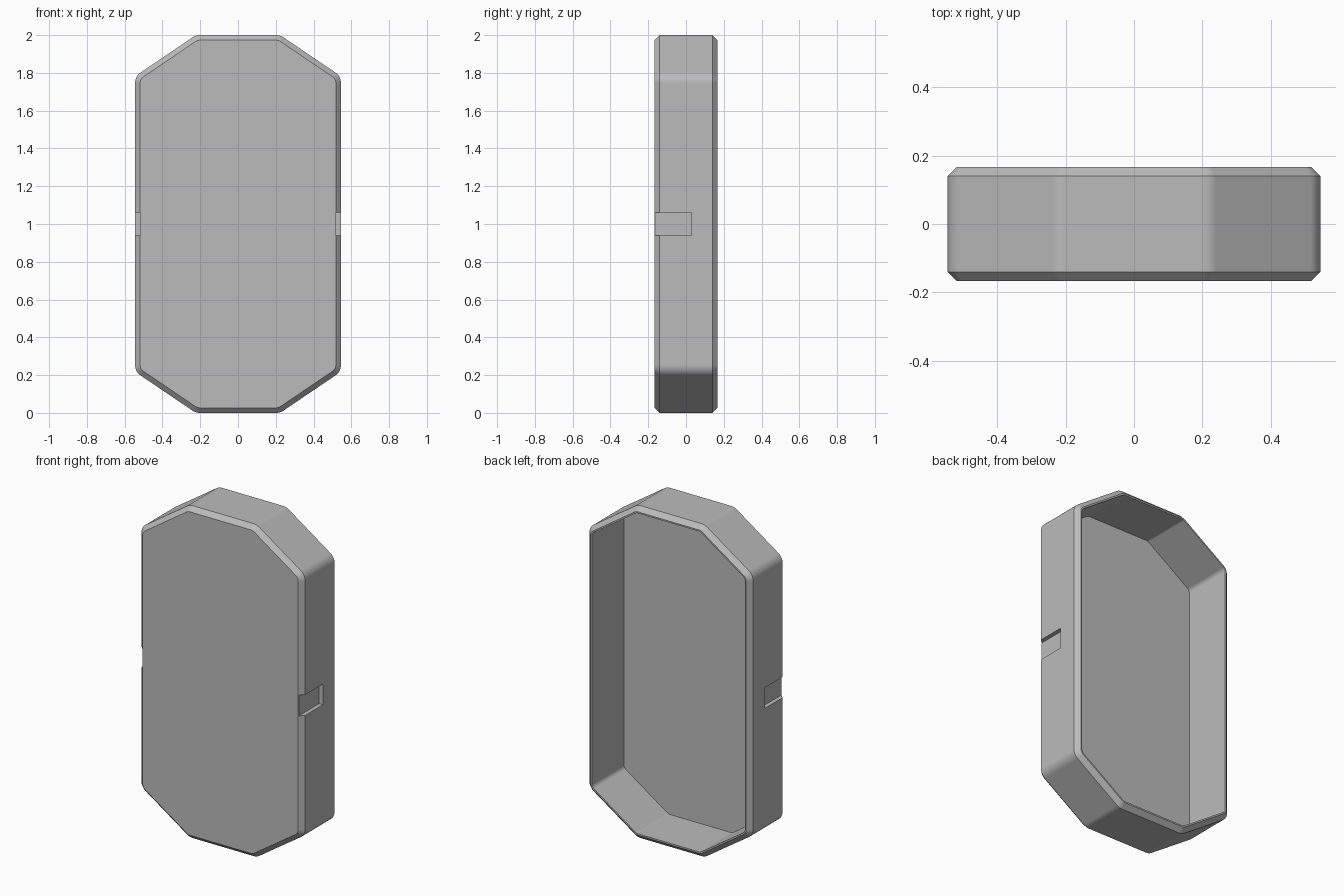
import bpy
import bmesh
from math import atan2, cos, sin
from mathutils import Vector

cube = bpy.data.objects.get("Cube")
if cube:
    bpy.data.objects.remove(cube, do_unlink=True)

HALF_W, HALF_D = 0.545, 0.167
CHAMFER, WALL, FLOOR = 0.027, 0.036, 0.03
RADIUS, STEPS = 0.066, 8

grey = bpy.data.materials.new("plain grey")
grey.use_nodes = True
colour = (0.5, 0.5, 0.5, 1)
grey.diffuse_color = colour
grey.node_tree.nodes["Principled BSDF"].inputs["Base Color"].default_value = colour

# Elongated octagon, counter-clockwise in x and z
quarter = [(HALF_W, 0.782), (0.223, 1.0)]
half = quarter + [(-x, z) for x, z in reversed(quarter)]
corners = [Vector(p) for p in half] + [-Vector(p) for p in half]


def outline(inset):
    """Rounded octagon, moved inward by inset."""
    points = []
    for i, corner in enumerate(corners):
        before = (corner - corners[i - 1]).normalized()
        after = (corners[(i + 1) % len(corners)] - corner).normalized()
        n1, n2 = Vector((before.y, -before.x)), Vector((after.y, -after.x))
        centre = corner - RADIUS * (n1 + n2) / (1 + n1.dot(n2))
        start = atan2(n1.y, n1.x)
        turn = atan2(n1.x * n2.y - n1.y * n2.x, n1.dot(n2))
        for s in range(STEPS + 1):
            a = start + turn * s / STEPS
            points.append(centre + (RADIUS - inset) * Vector((cos(a), sin(a))))
    return points


def finish(bm, name):
    bmesh.ops.recalc_face_normals(bm, faces=bm.faces)
    mesh = bpy.data.meshes.new(name)
    bm.to_mesh(mesh)
    bm.free()
    mesh.materials.append(grey)
    obj = bpy.data.objects.new(name, mesh)
    bpy.context.collection.objects.link(obj)
    return obj


# Tray shell: front chamfer, side, back chamfer, rim, inner wall
bm = bmesh.new()
profile = [(CHAMFER, -HALF_D), (0, CHAMFER - HALF_D), (0, HALF_D - CHAMFER),
           (CHAMFER, HALF_D), (WALL, HALF_D), (WALL, FLOOR - HALF_D)]
rings = [[bm.verts.new((p.x, y, p.y + 1)) for p in outline(inset)]
         for inset, y in profile]
for a, b in zip(rings, rings[1:]):
    for i in range(len(a)):
        bm.faces.new((a[i - 1], a[i], b[i], b[i - 1]))
bm.faces.new(rings[0])
bm.faces.new(rings[-1])
shell = finish(bm, "tray_shell")

# Side notches, open to the front
bpy.context.view_layer.objects.active = shell
shell.select_set(True)
for side in (-1, 1):
    bm = bmesh.new()
    bmesh.ops.create_cube(bm, size=1)
    bmesh.ops.scale(bm, vec=(0.1, 0.328, 0.124), verts=bm.verts)
    bmesh.ops.translate(bm, vec=(side * 0.57, 0.028 - 0.164, 1), verts=bm.verts)
    cutter = finish(bm, "notch_cutter")
    cutter.hide_render = True
    cut = shell.modifiers.new("notch", "BOOLEAN")
    cut.operation = "DIFFERENCE"
    cut.solver = "EXACT"
    cut.object = cutter
    bpy.ops.object.modifier_apply(modifier=cut.name)
    bpy.data.objects.remove(cutter, do_unlink=True)

# Soft corners, crisp chamfers
bpy.ops.object.shade_smooth_by_angle(angle=0.5)
shell.modifiers.new("flat_sides", "WEIGHTED_NORMAL").keep_sharp = True
